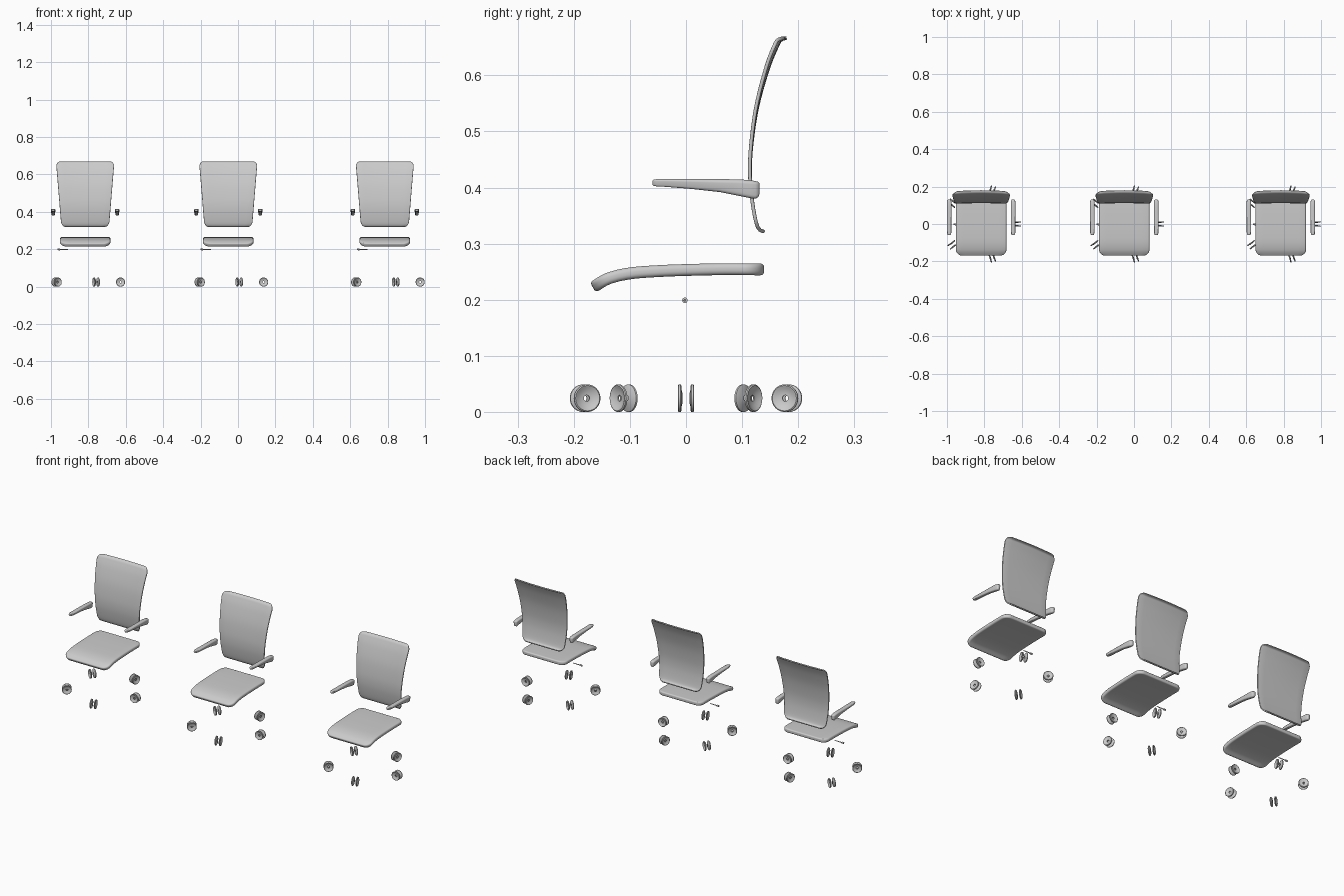
import bpy, bmesh, math
from mathutils import Vector, Matrix

if "Cube" in bpy.data.objects:
    bpy.data.objects.remove(bpy.data.objects["Cube"])

CENTRES = (-0.817, -0.052, 0.785)


def finish(name, bm):
    bmesh.ops.remove_doubles(bm, verts=bm.verts, dist=1e-6)
    bmesh.ops.recalc_face_normals(bm, faces=bm.faces)
    me = bpy.data.meshes.new(name)
    bm.to_mesh(me)
    bm.free()
    ob = bpy.data.objects.new(name, me)
    bpy.context.collection.objects.link(ob)
    bpy.ops.object.select_all(action='DESELECT')
    ob.select_set(True)
    bpy.context.view_layer.objects.active = ob
    bpy.ops.object.shade_smooth_by_angle(angle=math.radians(45))
    # one copy per chair
    for i, cx in enumerate(CENTRES):
        o = ob if i == 0 else ob.copy()
        if i:
            bpy.context.collection.objects.link(o)
        o.name = f"{name}_{i + 1}"
        o.location.x = cx


def loft(bm, rows):
    rings = [[bm.verts.new(p) for p in row] for row in rows]
    n = len(rings[0])
    for a, b in zip(rings, rings[1:]):
        for i in range(n):
            j = (i + 1) % n
            bm.faces.new((a[i], a[j], b[j], b[i]))
    bm.faces.new(rings[0])
    bm.faces.new(rings[-1])


def section(hw, ht, b, span=8):
    """Rounded rectangle, subdivided along its long sides."""
    pts = []
    for q, (sx, sz) in enumerate(((1, 1), (-1, 1), (-1, -1), (1, -1))):
        for k in range(5):
            a = math.pi / 2 * (q + k / 4)
            pts.append((sx * (hw - b) + b * math.cos(a), sz * (ht - b) + b * math.sin(a)))
        if q in (0, 2):
            for k in range(1, span):
                pts.append((sx * (hw - b) * (1 - 2 * k / span), sz * ht))
    return pts


def spline(pts, steps=24):
    """Catmull-Rom curve through (y, z) points."""
    P = [Vector(p) for p in pts]
    P = [2 * P[0] - P[1]] + P + [2 * P[-1] - P[-2]]
    out = []
    for i in range(1, len(P) - 2):
        a, b, c, d = P[i - 1:i + 3]
        for k in range(steps):
            t = k / steps
            out.append(0.5 * (2 * b + (c - a) * t + (2 * a - 5 * b + 4 * c - d) * t * t
                              + (3 * b - a - 3 * c + d) * t ** 3))
    return out + [P[-2]]


def panel(name, profile, w0, w1, r, T, bend=0.0, mid=16):
    """Rounded-corner slab following a side profile."""
    C = spline(profile)
    L = [0.0]
    for a, b in zip(C, C[1:]):
        L.append(L[-1] + (b - a).length)

    def at(s):
        s = min(max(s, 0), L[-1])
        i = next((k for k in range(1, len(L)) if L[k] >= s), len(L) - 1)
        f = (s - L[i - 1]) / (L[i] - L[i - 1])
        return C[i - 1].lerp(C[i], f)

    end = [r * (1 - math.cos(math.pi / 2 * k / 9)) for k in range(10)]
    S = end + [r + (L[-1] - 2 * r) * k / mid for k in range(1, mid)] + [L[-1] - d for d in reversed(end)]
    rows = []
    for s in S:
        d = min(s, L[-1] - s)
        c = at(s)
        t = (at(s + 0.001) - at(s - 0.001)).normalized()
        n = Vector((-t.y, t.x))
        u = s / L[-1]
        inset = r - math.sqrt(max(0, r * r - (r - d) ** 2)) if d < r else 0
        hw = w0 + (w1 - w0) * u - inset
        f = min(1, d / (T * 0.6))
        ht = T * (0.45 + 0.55 * math.sqrt(f * (2 - f)))
        row = []
        for x, h in section(hw, ht, ht * 0.8):
            p = c + n * h
            row.append((x, p.x - bend * u * u * (x / w1) ** 2, p.y))
        rows.append(row)
    bm = bmesh.new()
    loft(bm, rows)
    finish(name, bm)


# Seat with drooping front edge
panel("seat", [(0.139, 0.254), (0.07, 0.2545), (0, 0.253), (-0.05, 0.251), (-0.1, 0.247),
               (-0.138, 0.238), (-0.166, 0.222)], 0.135, 0.135, 0.035, 0.0105)

# Thin curved backrest with lips turned back at top and bottom
panel("backrest", [(0.140, 0.321), (0.131, 0.325), (0.125, 0.338), (0.119, 0.37), (0.1145, 0.415),
                   (0.116, 0.468), (0.127, 0.543), (0.147, 0.614), (0.164, 0.655),
                   (0.169, 0.663), (0.180, 0.667)], 0.127, 0.157, 0.036, 0.0032, 0.007, 24)

# Armrests: y, top, bottom, half width
ARM = [(-0.060, 0.412, 0.406, 0.004), (-0.058, 0.414, 0.403, 0.008), (-0.052, 0.415, 0.402, 0.0105),
       (-0.04, 0.415, 0.4015, 0.012), (0.005, 0.415, 0.398, 0.012), (0.06, 0.415, 0.392, 0.012),
       (0.095, 0.4145, 0.385, 0.012), (0.115, 0.413, 0.381, 0.012), (0.124, 0.4115, 0.380, 0.011),
       (0.129, 0.410, 0.383, 0.009), (0.131, 0.407, 0.389, 0.005)]
for side, sx in (("left", -1), ("right", 1)):
    bm = bmesh.new()
    rows = []
    for y, zt, zb, hw in ARM:
        ht = (zt - zb) / 2
        rows.append([(sx * 0.171 + x * (1 if h > 0 else 0.8), y, (zt + zb) / 2 + h)
                     for x, h in section(hw, ht, 0.6 * min(hw, ht), 2)])
    loft(bm, rows)
    finish("armrest_" + side, bm)

# Height lever: thin rod with a knob
bm = bmesh.new()
for x0, x1, r0, r1 in ((-0.148, -0.136, 0.004, 0.005), (-0.136, -0.093, 0.0022, 0.0018)):
    m = Matrix.Translation(((x0 + x1) / 2, -0.002, 0.199)) @ Matrix.Rotation(math.pi / 2, 4, 'Y')
    bmesh.ops.create_cone(bm, cap_ends=True, segments=16, radius1=r0, radius2=r1,
                          depth=x1 - x0, matrix=m)
finish("height_lever", bm)

# Twin-wheel casters: dished discs (radius, axial offset) in a five-point ring
WHEEL = [(0.0055, 0.006), (0.0055, 0.009), (0.013, 0.0095), (0.019, 0.013), (0.0225, 0.0145),
         (0.0245, 0.013), (0.0245, 0.0095), (0.0225, 0.008), (0.012, 0.0075), (0.009, 0.006)]
for c in range(5):
    ang = math.radians(72 * c)
    bm = bmesh.new()
    for s in (-1, 1):
        N = 32
        rings = [[bm.verts.new((r * math.cos(2 * math.pi * k / N), s * a, r * math.sin(2 * math.pi * k / N)))
                  for r, a in WHEEL] for k in range(N)]
        for k in range(N):
            A, B = rings[k], rings[(k + 1) % N]
            for i in range(len(WHEEL)):
                j = (i + 1) % len(WHEEL)
                bm.faces.new((A[i], A[j], B[j], B[i]))
    m = Matrix.Rotation(ang, 4, 'Z') @ Matrix.Translation((0.189, 0, 0.0245))
    bmesh.ops.transform(bm, matrix=m, verts=bm.verts)
    finish(f"caster_{c + 1}_chair", bm)
